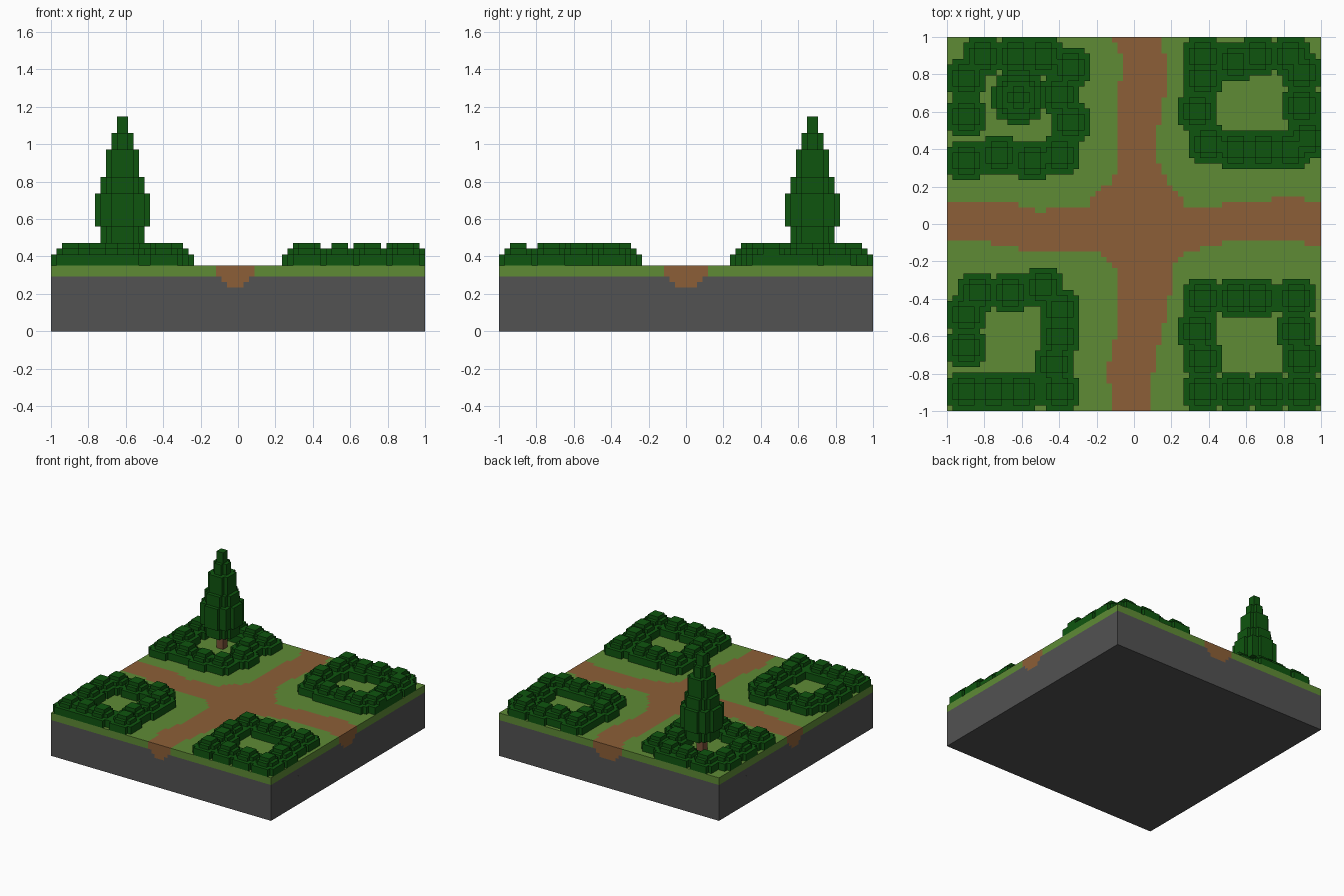
import bpy, bmesh
from mathutils import Vector

if "Cube" in bpy.data.objects:
    bpy.data.objects.remove(bpy.data.objects["Cube"])

N = 68            # blocks along one side
S = 2.0 / N       # size of one block


def material(name, rgb):
    m = bpy.data.materials.new(name)
    m.diffuse_color = (*rgb, 1)
    m.use_nodes = True
    m.node_tree.nodes["Principled BSDF"].inputs["Base Color"].default_value = m.diffuse_color
    return m


STONE = material("stone_grey", (0.085, 0.085, 0.085))
GRASS = material("grass_green", (0.114, 0.258, 0.036))
DIRT = material("dirt_brown", (0.262, 0.114, 0.038))
LEAF = material("leaf_green", (0.0048, 0.091, 0.0048))
BARK = material("bark_brown", (0.188, 0.08, 0.038))

# each direction with its two in-plane axes
AXES = [(Vector(d), Vector(u), Vector(d).cross(Vector(u))) for d, u in (
    ((1, 0, 0), (0, 1, 0)), ((-1, 0, 0), (0, 1, 0)),
    ((0, 1, 0), (0, 0, 1)), ((0, -1, 0), (0, 0, 1)),
    ((0, 0, 1), (1, 0, 0)), ((0, 0, -1), (1, 0, 0)))]


def blocks(name, cells, mats, floor=None):
    """Skin a set of cells {(i, j, k): material index}, outer faces only."""
    bm = bmesh.new()
    cache = {}

    def vert(p):
        key = tuple(round(c) for c in p)
        if key not in cache:
            cache[key] = bm.verts.new((key[0] * S - 1, key[1] * S - 1, key[2] * S))
        return cache[key]

    for (i, j, k), mat in cells.items():
        centre = Vector((i + 0.5, j + 0.5, k + 0.5))
        for d, u, v in AXES:
            if (i + int(d.x), j + int(d.y), k + int(d.z)) in cells:
                continue
            if k == floor and d.z < 0:
                continue
            c = centre + d * 0.5
            face = bm.faces.new([vert(c + u * a + v * b) for a, b in
                                 ((-.5, -.5), (.5, -.5), (.5, .5), (-.5, .5))])
            face.material_index = mat
    mesh = bpy.data.meshes.new(name)
    bm.to_mesh(mesh)
    bm.free()
    for m in mats:
        mesh.materials.append(m)
    ob = bpy.data.objects.new(name, mesh)
    bpy.context.collection.objects.link(ob)
    return ob


def box(name, lo, hi, mat):
    lo, hi = Vector(lo) * S, Vector(hi) * S
    mid = (lo + hi) / 2 - Vector((1, 1, 0))
    bpy.ops.mesh.primitive_cube_add(size=1, location=mid)
    ob = bpy.context.object
    ob.name = name
    ob.scale = hi - lo
    ob.data.materials.append(mat)


# Crossing paths: (start, low edge, high edge), each valid until the next start
ROAD_Y = [(0, 30, 37), (5, 29, 37), (7, 29, 38), (9, 30, 38), (12, 30, 39),
          (13, 31, 39), (16, 31, 40), (21, 31, 41), (26, 30, 41), (27, 29, 42),
          (28, 28, 43), (29, 26, 46), (37, 26, 43), (39, 27, 42), (40, 28, 41),
          (41, 30, 40), (43, 31, 39), (45, 31, 38), (52, 31, 39), (57, 31, 40),
          (60, 32, 40), (65, 31, 39), (67, 30, 39)]
ROAD_X = [(0, 31, 38), (8, 30, 38), (13, 29, 37), (16, 29, 36), (18, 29, 37),
          (46, 30, 37), (50, 31, 38), (59, 31, 39), (65, 30, 38)]


def on_road(i, j, inset):
    def within(table, along, across):
        _, lo, hi = [row for row in table if row[0] <= along][-1]
        return lo + inset <= across < hi - inset
    return within(ROAD_Y, j, i) or within(ROAD_X, i, j)


# Ground: plain stone slab, then grass with the dirt trench sunk into it
box("stone_base", (0, 0, 0), (N, N, 8), STONE)
ground = {}
for k, inset in ((8, 2), (9, 1), (10, 0), (11, 0)):
    for i in range(N):
        for j in range(N):
            ground[i, j, k] = 2 if on_road(i, j, inset) else int(k >= 10)
blocks("ground_and_paths", ground, [STONE, GRASS, DIRT], floor=8)

# Hedge rings: small stepped bushes around each lawn
HEDGES = {
    "back_left": [(6, 64), (12, 64), (17, 64), (22, 62), (20, 57), (22, 52),
                  (20, 46), (15, 45), (9, 46), (3, 45), (3, 53), (3, 60)],
    "back_right": [(46, 64), (52, 63), (56, 64), (62, 64), (64, 61), (64, 55), (65, 49),
                   (62, 47), (57, 47), (52, 47), (47, 48), (45, 54), (46, 60)],
    "front_left": [(5, 21), (11, 21), (17, 22), (20, 18), (20, 13), (19, 8),
                   (20, 3), (13, 3), (8, 3), (3, 3), (3, 11), (3, 17)],
    "front_right": [(46, 20), (52, 20), (56, 20), (63, 20), (63, 14), (64, 9),
                    (64, 3), (58, 3), (52, 3), (46, 3), (46, 9), (45, 14)],
}
for place, bushes in HEDGES.items():
    cells = {}
    for ci, cj in bushes:
        for k, r in ((12, 3), (13, 3), (14, 2), (15, 1)):
            for a in range(-r, r + 1):
                for b in range(-r, r + 1):
                    corner = r > 1 and abs(a) == r and abs(b) == r
                    if not corner and 0 <= ci + a < N and 0 <= cj + b < N:
                        cells[ci + a, cj + b, k] = 0
    blocks("hedge_" + place, cells, [LEAF], floor=12)

# Tree: square trunk and round tapering crown made of stacked discs
TX, TY = 13, 57
box("tree_trunk", (TX - 1, TY - 1, 12), (TX + 1, TY + 1, 17), BARK)
crown = {}
for z0, z1, r in ((16, 19, 4), (19, 25, 5), (25, 28, 4), (28, 33, 3), (33, 36, 2), (36, 39, 1)):
    for k in range(z0, z1):
        for a in range(-r, r):
            for b in range(-r, r):
                if (a + 0.5) ** 2 + (b + 0.5) ** 2 < r * r:
                    crown[TX + a, TY + b, k] = 0
blocks("tree_crown", crown, [LEAF])
